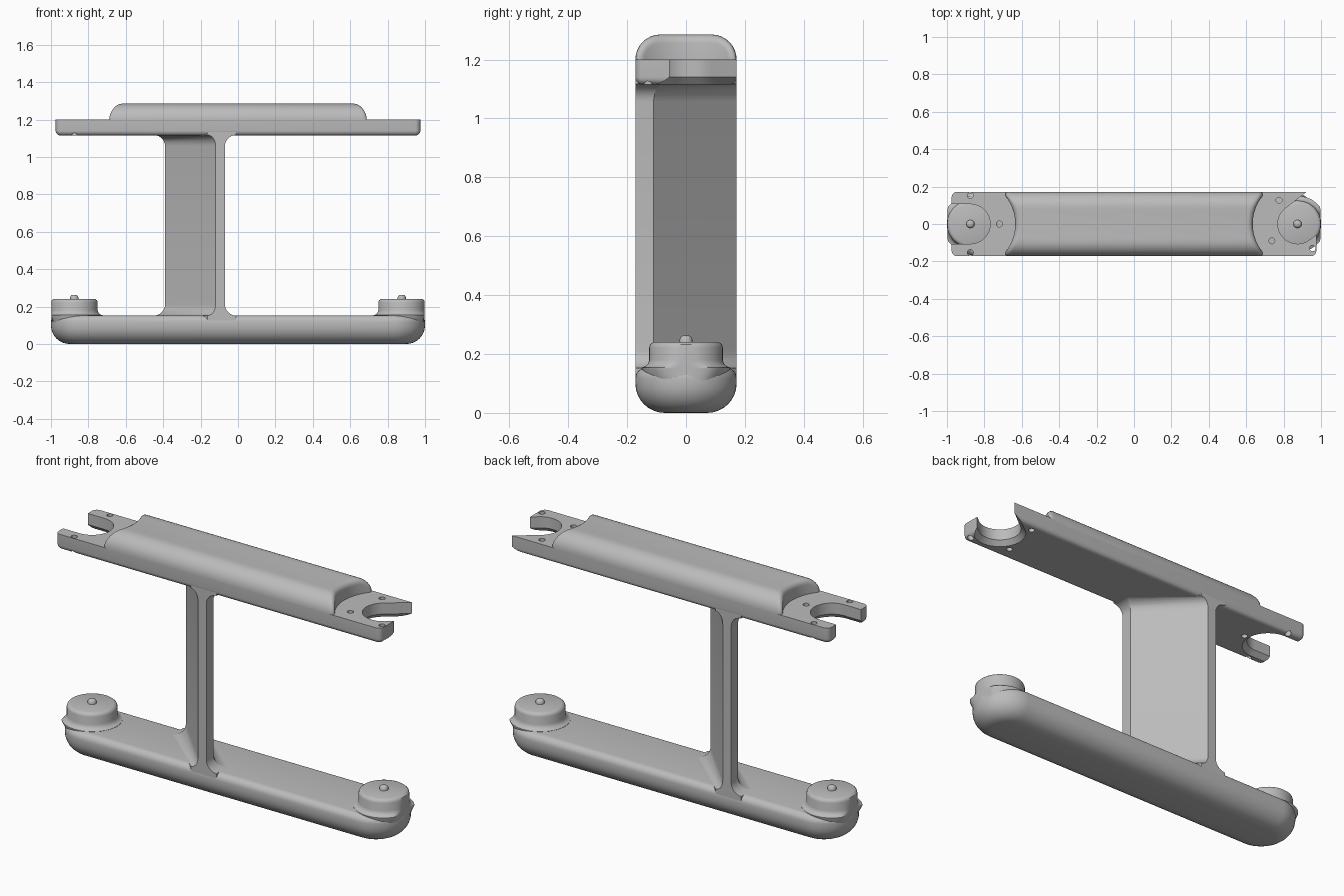
import bpy, bmesh
from math import sin, cos, pi, sqrt, radians

cube = bpy.data.objects.get("Cube")
if cube:
    bpy.data.objects.remove(cube, do_unlink=True)

grey = bpy.data.materials.new("plain_grey")
grey.use_nodes = True
grey.diffuse_color = (0.5, 0.5, 0.5, 1)
grey.node_tree.nodes["Principled BSDF"].inputs["Base Color"].default_value = (0.5, 0.5, 0.5, 1)


def finish(name, bm):
    bmesh.ops.remove_doubles(bm, verts=bm.verts, dist=1e-5)
    bmesh.ops.recalc_face_normals(bm, faces=bm.faces)
    mesh = bpy.data.meshes.new(name)
    bm.to_mesh(mesh)
    bm.free()
    obj = bpy.data.objects.new(name, mesh)
    bpy.context.collection.objects.link(obj)
    mesh.materials.append(grey)
    return obj


def bridge(bm, rings):
    for a, b in zip(rings, rings[1:]):
        for i in range(len(a)):
            j = (i + 1) % len(a)
            bm.faces.new((a[i], a[j], b[j], b[i]))


def loft(name, sections):
    """Skin a stack of (outline, z) sections and cap both ends."""
    bm = bmesh.new()
    rings = [[bm.verts.new((x, y, z)) for x, y in line] for line, z in sections]
    bridge(bm, rings)
    bm.faces.new(rings[0])
    bm.faces.new(rings[-1])
    return finish(name, bm)


def slab(hx, hy, r, n=12):
    """Rectangle outline with rounded corners."""
    pts = []
    for q, (sx, sy) in enumerate(((1, 1), (-1, 1), (-1, -1), (1, -1))):
        for i in range(n + 1):
            a = (q + i / n) * pi / 2
            pts.append((sx * (hx - r) + r * cos(a), sy * (hy - r) + r * sin(a)))
    return pts


def capsule(start, end, r, angle=0, n=24):
    """Capsule outline along a turned axis."""
    c, s = cos(angle), sin(angle)
    pts = []
    for mid, turn in ((end, -pi / 2), (start, pi / 2)):
        for i in range(n + 1):
            a = turn + pi * i / n
            x, y = mid + r * cos(a), r * sin(a)
            pts.append((x * c - y * s, x * s + y * c))
    return pts


def shift(line, dx, dy=0):
    return [(x + dx, y + dy) for x, y in line]


def disc(r, n=48):
    return [(r * cos(2 * pi * i / n), r * sin(2 * pi * i / n)) for i in range(n)]


W = 0.172          # half width of the whole frame
END = 0.875        # distance of each hub from the middle
parts = []

# Lower beam with a deep rounded underside and a softer top edge
R, r = 0.10, 0.035
levels = [(R * (1 - sin(t)), R * (1 - cos(t))) for t in (i * pi / 16 for i in range(9))]
levels += [(r * (1 - cos(t)), 0.153 - r + r * sin(t)) for t in (i * pi / 12 for i in range(7))]
parts.append(loft("lower_beam", [(slab(1 - d, W - d, W - d - 0.001), z) for d, z in levels]))

# Round hubs with small domed pins
hub = [(0.125, 0.1), (0.15, 0.15), (0.15, 0.154), (0.138, 0.158), (0.129, 0.167),
       (0.125, 0.18), (0.125, 0.222), (0.122, 0.232), (0.115, 0.238), (0.107, 0.241)]
pin = [(0.022, 0.23), (0.022, 0.25), (0.018, 0.258), (0.01, 0.263)]
for side, label in ((1, "left"), (-1, "right")):
    lines = [([(side * min(x + END, 0.998), y) for x, y in disc(q)], z) for q, z in hub]
    parts.append(loft(label + "_hub", lines))
    parts.append(loft(label + "_pin", [(shift(disc(q, 20), side * END), z) for q, z in pin]))


# Diagonal post, flared where it meets both beams
def post_line(f):
    line = capsule(-0.2, 0.2, 0.044 + f, -pi / 4)
    lx = 0.16 + f
    return [(max(-lx, min(lx, x)) - 0.23, max(-W + 0.001, min(W - 0.001, y))) for x, y in line]


flare = 0.06
curve = [(flare * (1 - sin(t)), flare * (1 - cos(t))) for t in (i * pi / 14 for i in range(8))]
rise = [(post_line(flare), 0.11)] + [(post_line(f), 0.152 + h) for f, h in curve]
fall = [(post_line(f), 1.117 - h) for f, h in reversed(curve)] + [(post_line(flare), 1.15)]
parts.append(loft("post", rise + fall))

# Upper plate with a rounded lower edge
e = 0.025
rim = [(e * (1 - sin(t)), 1.115 + e * (1 - cos(t))) for t in (i * pi / 10 for i in range(6))]
plate = loft("upper_plate", [(slab(0.975 - d, W - d, 0.028 - d, 5), z) for d, z in rim + [(0, 1.2)]])
parts.append(plate)

# Cutters: open hub sockets with a flared underside, and bolt holes
cutters = []
for x, angle in ((END, radians(38)), (-END, pi)):
    shape = [(0.135, 1.1), (0.13, 1.115), (0.106, 1.14), (0.106, 1.25)]
    cutters.append(loft("socket_cutter", [(shift(capsule(0, 0.5, q, angle), x), z) for q, z in shape]))
for x, y in ((-END, 0.153), (-END, -0.153), (-0.72, 0), (0.775, 0.127), (0.737, -0.09), (0.955, -0.13)):
    cutters.append(loft("hole_cutter", [(shift(disc(0.016, 20), x, y), z) for z in (1.09, 1.25)]))
bpy.context.view_layer.objects.active = plate
for cutter in cutters:
    cutter.hide_render = True
    mod = plate.modifiers.new("cut", "BOOLEAN")
    mod.operation = "DIFFERENCE"
    mod.solver = "EXACT"
    mod.object = cutter
    bpy.ops.object.modifier_apply(modifier=mod.name)
    bpy.data.objects.remove(cutter, do_unlink=True)


# Raised cover: arched section, ends scooped around the hubs
def arch(inset):
    c = 0.085 - inset * 0.5
    half = W - inset
    top = 1.285 - inset
    c = min(c, top - 1.2)
    right = [(half - c + c * cos(t), top - c + c * sin(t)) for t in (i * pi / 16 for i in range(9))]
    flat = [((half - c) * k / 5, top) for k in range(4, -5, -1)]
    return right + flat + [(-y, z) for y, z in reversed(right)]


bm = bmesh.new()
rings = []
f = 0.03
for side in (-1, 1):
    group = []
    for k in range(6):
        t = k * pi / 10
        scoop = 0.24 + f * (1 - cos(t))
        line = arch(f * (1 - sin(t)))
        line = line + [(y, 1.19) for y, z in reversed(line)]
        group.append([bm.verts.new((side * (END - sqrt(scoop ** 2 - y * y)), y, z)) for y, z in line])
    rings += group if side < 0 else group[::-1]
bridge(bm, rings)
for ring in (rings[0], rings[-1]):
    n = len(ring)
    for i in range(n // 2 - 1):
        bm.faces.new((ring[i], ring[i + 1], ring[n - 2 - i], ring[n - 1 - i]))
parts.append(finish("raised_cover", bm))

# Smooth shading with crisp edges
bpy.ops.object.select_all(action="DESELECT")
for obj in parts:
    obj.select_set(True)
bpy.context.view_layer.objects.active = plate
bpy.ops.object.shade_smooth_by_angle(angle=radians(35))
